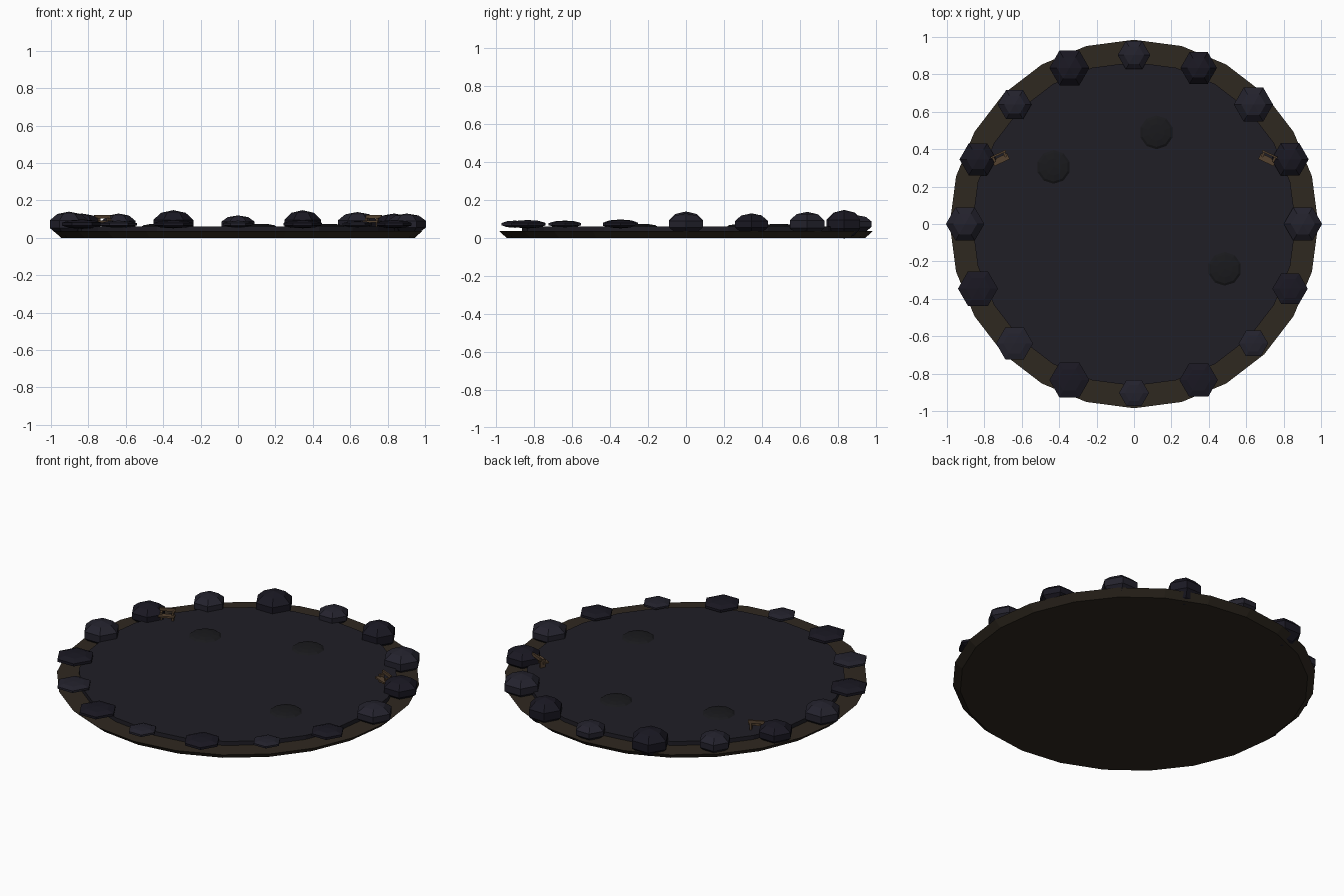
import bpy
from math import cos, sin, pi, radians
from mathutils import Matrix, Vector

if "Cube" in bpy.data.objects:
    bpy.data.objects.remove(bpy.data.objects["Cube"])


def material(name, color):
    m = bpy.data.materials.new(name)
    m.diffuse_color = (*color, 1)
    m.use_nodes = True
    m.node_tree.nodes["Principled BSDF"].inputs["Base Color"].default_value = m.diffuse_color
    return m


EARTH = material("earth", (0.028, 0.021, 0.014))
WATER = material("dark_surface", (0.014, 0.013, 0.019))
PATCH = material("patch", (0.010, 0.010, 0.012))
STONE_A = material("stone_dark", (0.010, 0.009, 0.016))
STONE_B = material("stone_light", (0.017, 0.016, 0.026))
WOOD = material("wood", (0.09, 0.055, 0.03))


def finish(name, mat):
    ob = bpy.context.object
    ob.name = name
    ob.data.materials.append(mat)
    return ob


def disc(name, r_low, r_top, z0, z1, mat, sides=24):
    bpy.ops.mesh.primitive_cone_add(vertices=sides, radius1=r_low, radius2=r_top,
                                    depth=z1 - z0, location=(0, 0, (z0 + z1) / 2))
    return finish(name, mat)


# flared base and the raised disc on it
disc("base", 0.945, 0.985, 0, 0.036, EARTH)
disc("surface", 0.865, 0.865, 0.03, 0.06, WATER)

# ring of faceted stones, counter-clockwise from +x: (radius, top height)
stones = [(0.10, 0.13), (0.097, 0.13), (0.102, 0.138), (0.095, 0.148),
          (0.085, 0.12), (0.104, 0.148), (0.088, 0.13), (0.096, 0.13),
          (0.10, 0.14), (0.104, 0.098), (0.096, 0.092), (0.104, 0.095),
          (0.078, 0.092), (0.10, 0.095), (0.077, 0.09), (0.092, 0.095)]
for i, (r, top) in enumerate(stones):
    a = i * pi / 8
    zc = 0.073
    bpy.ops.mesh.primitive_uv_sphere_add(segments=6, ring_count=5, radius=1,
                                         location=(0.903 * cos(a), 0.903 * sin(a), zc),
                                         rotation=(0, 0, pi / 6))
    bpy.context.object.scale = (r * 1.08, r * 1.08, top - zc)
    finish(f"rim_stone_{i + 1}", STONE_A if i % 2 else STONE_B)

# low round patches
for i, (x, y, r) in enumerate([(-0.43, 0.305, 0.09), (0.12, 0.49, 0.09), (0.485, -0.24, 0.09)]):
    bpy.ops.mesh.primitive_uv_sphere_add(segments=10, ring_count=6, radius=1, location=(x, y, 0.06))
    bpy.context.object.scale = (r, r, 0.015)
    finish(f"patch_{i + 1}", PATCH)

# small mirrored benches: (offset, size)
parts = {"seat": ((0, -0.018, 0.087), (0.09, 0.034, 0.010)),
         "back": ((0, 0.014, 0.112), (0.09, 0.010, 0.018)),
         "left_leg": ((-0.032, -0.002, 0.082), (0.012, 0.03, 0.048)),
         "right_leg": ((0.032, -0.002, 0.082), (0.012, 0.03, 0.048))}
for side, s in (("left", -1), ("right", 1)):
    rot = Matrix.Rotation(radians(-25 * s), 4, 'Z')
    for part, (off, size) in parts.items():
        p = rot @ Vector(off) + Vector((0.72 * s, 0.36, 0))
        bpy.ops.mesh.primitive_cube_add(size=1, location=p, rotation=(0, 0, radians(-25 * s)))
        bpy.context.object.scale = size
        finish(f"{side}_bench_{part}", WOOD)
